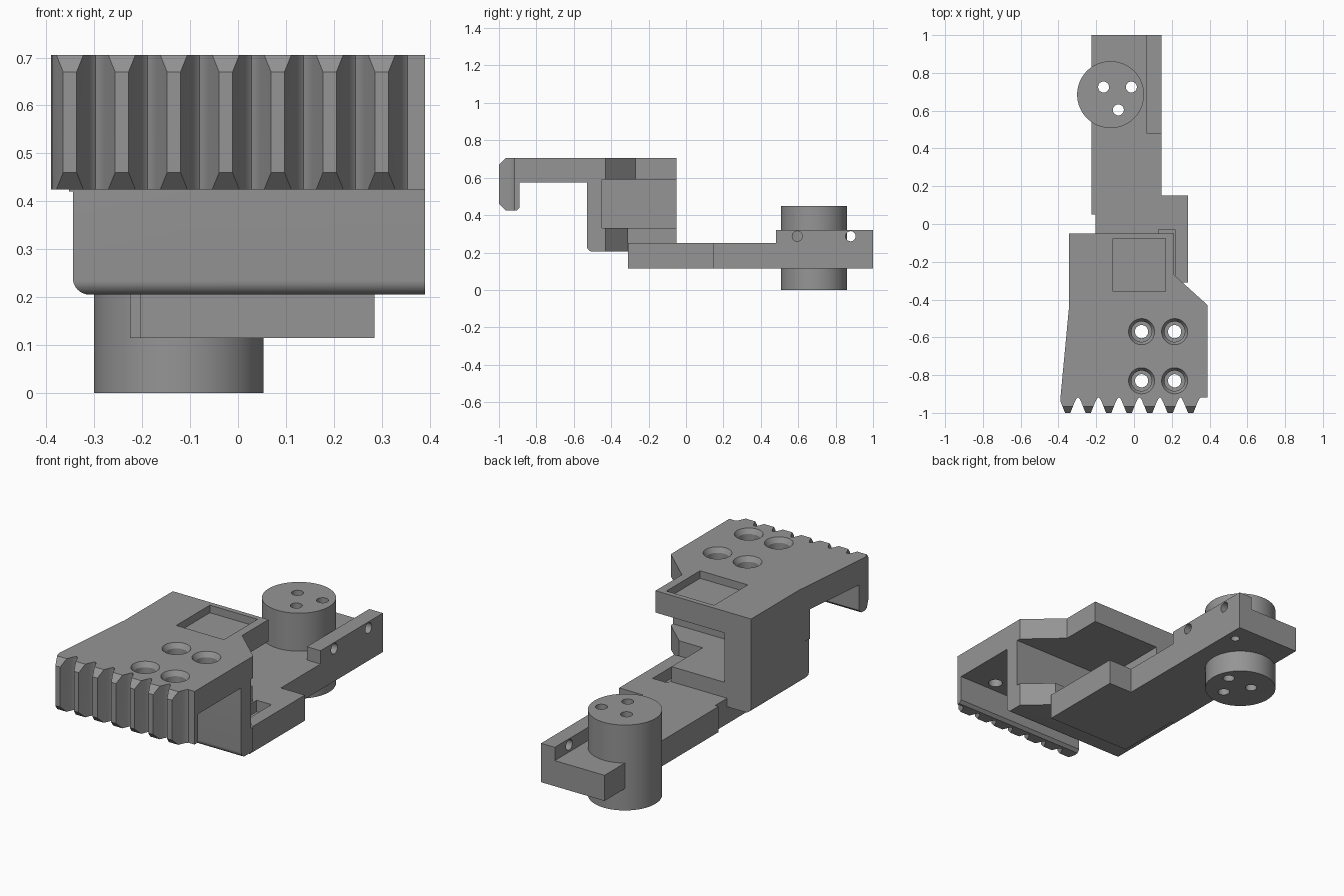
import bpy, bmesh, math
from mathutils import Matrix

if "Cube" in bpy.data.objects:
    bpy.data.objects.remove(bpy.data.objects["Cube"], do_unlink=True)

grey = bpy.data.materials.new("plain grey")
grey.use_nodes = True
grey.diffuse_color = (0.3, 0.3, 0.3, 1)
bsdf = next(n for n in grey.node_tree.nodes if n.type == 'BSDF_PRINCIPLED')
bsdf.inputs["Base Color"].default_value = (0.3, 0.3, 0.3, 1)
bsdf.inputs["Roughness"].default_value = 0.6


def finish(bm, name):
    bmesh.ops.recalc_face_normals(bm, faces=bm.faces)
    me = bpy.data.meshes.new(name)
    bm.to_mesh(me)
    bm.free()
    me.materials.append(grey)
    ob = bpy.data.objects.new(name, me)
    bpy.context.collection.objects.link(ob)
    return ob


def prism(name, pts, lo, hi, axis="z"):
    """Extrude a 2D profile along an axis."""
    place = {"z": lambda a, b: (a, b, lo), "x": lambda a, b: (lo, a, b),
             "y": lambda a, b: (a, lo, b)}[axis]
    bm = bmesh.new()
    face = bm.faces.new([bm.verts.new(place(*p)) for p in pts])
    out = bmesh.ops.extrude_face_region(bm, geom=[face])["geom"]
    step = [(hi - lo) * (axis == a) for a in "xyz"]
    bmesh.ops.translate(bm, vec=step, verts=[v for v in out if isinstance(v, bmesh.types.BMVert)])
    return finish(bm, name)


def box(name, x0, x1, y0, y1, z0, z1):
    return prism(name, [(x0, y0), (x1, y0), (x1, y1), (x0, y1)], z0, z1)


def cyl(name, loc, r, depth, r2=None, axis="z", n=48):
    """Cylinder or cone centred on loc."""
    rot = Matrix.Rotation(math.pi / 2, 4, 'Y') if axis == "x" else Matrix()
    bm = bmesh.new()
    bmesh.ops.create_cone(bm, cap_ends=True, segments=n, radius1=r, radius2=r2 or r,
                          depth=depth, matrix=Matrix.Translation(loc) @ rot)
    return finish(bm, name)


def boolean(ob, tools, op='DIFFERENCE', keep=False):
    bpy.context.view_layer.objects.active = ob
    for tool in tools:
        mod = ob.modifiers.new("cut", 'BOOLEAN')
        mod.operation, mod.solver, mod.object = op, 'EXACT', tool
        bpy.ops.object.modifier_apply(modifier=mod.name)
        if not keep:
            bpy.data.objects.remove(tool, do_unlink=True)


def arc(cx, cy, r, a0, a1, n=8):
    return [(cx + r * math.cos(math.radians(a0 + (a1 - a0) * i / n)),
             cy + r * math.sin(math.radians(a0 + (a1 - a0) * i / n))) for i in range(n + 1)]


# Head: plan outline with the row of front teeth
plan = [(-0.345, -0.05), (-0.345, -0.45), (-0.39, -0.925)]
half = [(0.054, -0.918), (0.046, -0.925), (0.037, -0.943), (0.014, -1.0)]
for k in range(7):
    c = -0.351 + 0.1085 * k
    plan += [(c - dx, y) for dx, y in (half[2:] if k == 0 else half[1:])]
    plan += [(c + dx, y) for dx, y in reversed(half)]
plan += [(0.39, -0.918), (0.39, -0.43), (0.213, -0.27), (0.213, -0.05)]
head = prism("gripping_head", plan, 0, 1)

# Head: side profile with hooked front, and front profile with a rounded lower edge
side = [(-0.965, 0.425), (-1.01, 0.47), (-1.01, 0.66), (-0.965, 0.705), (0.1, 0.705), (0.1, 0.205)]
side += arc(-0.5, 0.235, 0.03, 270, 180)
side += [(-0.53, 0.575), (-0.89, 0.575), (-0.89, 0.44), (-0.905, 0.425)]
front = [(0.6, 0.1), (0.6, 0.9), (-0.6, 0.9), (-0.6, 0.42), (-0.345, 0.42)]
front += arc(-0.31, 0.24, 0.035, 180, 270) + [(-0.3, 0.1)]
boolean(head, [prism("side_tool", side, -0.7, 0.7, "x"),
               prism("front_tool", front, -1.3, 0.3, "y")], 'INTERSECT')

# Head: side pocket, open floor corner and shallow square recess on top
boolean(head, [box("pocket", -0.19, 0.6, -0.45, 0.1, 0.33, 0.59),
               box("floor_corner", 0.12, 0.6, -0.31, 0.1, 0.1, 0.4),
               box("top_recess", -0.11, 0.168, -0.357, -0.077, 0.665, 0.8)])

# Head: four stepped screw holes
for x in (0.04, 0.215):
    for y in (-0.57, -0.83):
        boolean(head, [cyl("sink", (x, y, 0.695), 0.054, 0.03, 0.072),
                       cyl("bore", (x, y, 0.68), 0.054, 0.1),
                       cyl("through", (x, y, 0.62), 0.035, 0.3)])

# Arm: stepped flat bar
arm = prism("arm", [(-0.205, -0.31), (0.285, -0.31), (0.285, 0.15), (0.145, 0.15),
                    (0.145, 1.0), (-0.225, 1.0), (-0.225, 0.05), (-0.205, 0.05)], 0.115, 0.25)
boolean(arm, [box("slot", 0.13, 0.216, -0.29, -0.03, 0.19, 0.3)])

# Rail with cross holes
rail = box("rail", 0.065, 0.145, 0.48, 1.0, 0.25, 0.32)
boolean(rail, [cyl("cross_hole", (0.11, y, 0.287), 0.027, 0.2, axis="x") for y in (0.595, 0.88)])

# Round post with three through holes
post = cyl("round_post", (-0.124, 0.685, 0.225), 0.177, 0.45, n=96)
holes = [cyl("post_hole", (x, y, 0.225), 0.029, 0.8)
         for x, y in ((-0.161, 0.725), (-0.014, 0.725), (-0.083, 0.604))]
boolean(post, holes, keep=True)
boolean(arm, holes)
boolean(arm, [cyl("pin_hole", (0.09, 0.9, 0.14), 0.022, 0.16)])

# Smooth curved walls, keep edges sharp
for ob in (head, arm, rail, post):
    bpy.ops.object.select_all(action='DESELECT')
    ob.select_set(True)
    bpy.context.view_layer.objects.active = ob
    bpy.ops.object.shade_smooth_by_angle(angle=math.radians(25))
